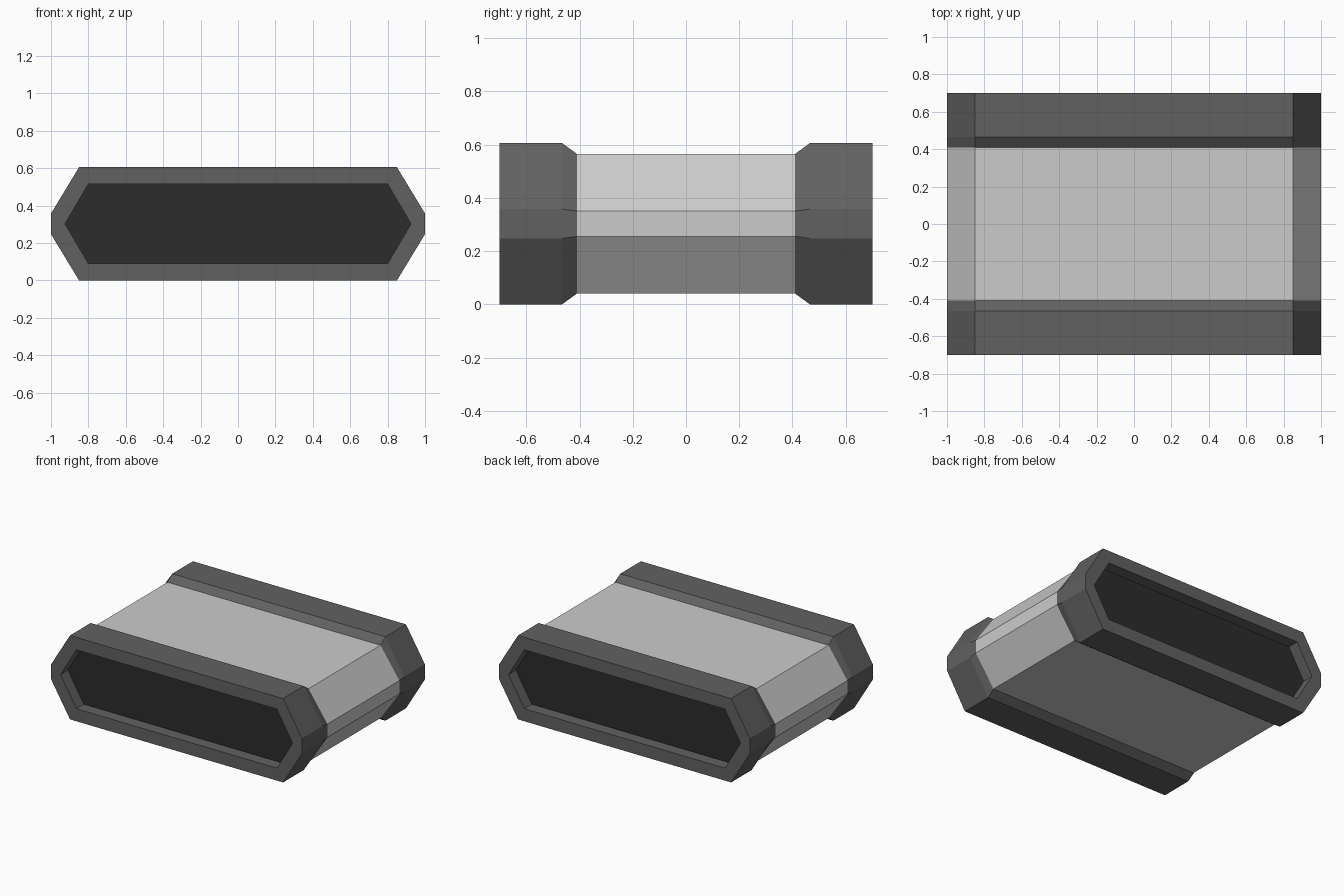
import bpy, bmesh

if "Cube" in bpy.data.objects:
    bpy.data.objects.remove(bpy.data.objects["Cube"])

MID_Z = 0.3025
# Half cross-sections (x >= 0), from top to bottom, z relative to the middle
OUTER = [(0.85, 0.3025), (1.0, 0.055), (1.0, -0.055), (0.85, -0.3025)]
OPENING = [(0.80, 0.2125), (0.925, 0.0), (0.925, 0.0), (0.80, -0.2125)]


def ring(half, y, z_scale=1.0):
    """Full closed cross-section at depth y, mirrored in x."""
    full = half + [(-x, z) for x, z in reversed(half)]
    return [(x, y, MID_Z + z * z_scale) for x, z in full]


def loft(name, rings, color=None, cap=False, mirror=False):
    """Skin a chain of rings; optionally cap the last and mirror front to back."""
    bm = bmesh.new()
    loops = [[bm.verts.new(p) for p in r] for r in rings]
    for a, b in zip(loops, loops[1:]):
        n = len(a)
        for i in range(n):
            j = (i + 1) % n
            bm.faces.new((a[i], a[j], b[j], b[i]))
    if cap:
        bm.faces.new(loops[-1])
    bmesh.ops.remove_doubles(bm, verts=bm.verts, dist=1e-5)
    if len(rings) > 1:
        bmesh.ops.recalc_face_normals(bm, faces=bm.faces)
    else:
        for f in bm.faces:
            f.normal_update()
            if f.normal.y > 0:
                f.normal_flip()
    mesh = bpy.data.meshes.new(name)
    bm.to_mesh(mesh)
    bm.free()
    obj = bpy.data.objects.new(name, mesh)
    bpy.context.collection.objects.link(obj)
    if color:
        mat = bpy.data.materials.new(name + "_material")
        mat.diffuse_color = (*color, 1)
        mat.use_nodes = True
        mat.node_tree.nodes["Principled BSDF"].inputs["Base Color"].default_value = mat.diffuse_color
        mesh.materials.append(mat)
    if mirror:
        mod = obj.modifiers.new("front_to_back", 'MIRROR')
        mod.use_axis = (False, True, False)
        mod.use_clip = False
    return obj


# Light middle sleeve, slimmer in height than the end collars
loft("middle_body", [ring(OUTER, -0.41, 0.868), ring(OUTER, 0.41, 0.868)])

# Dark end collars: chamfer, outer wall, front rim, recess wall
loft("end_collars",
     [ring(OUTER, -0.41, 0.868), ring(OUTER, -0.465), ring(OUTER, -0.70),
      ring(OPENING, -0.70), ring(OPENING, -0.615)],
     color=(0.12, 0.12, 0.12), mirror=True)

# Near-black panels at the bottom of each recess
loft("recess_panels", [ring(OPENING, -0.615)],
     color=(0.025, 0.025, 0.025), cap=True, mirror=True)
